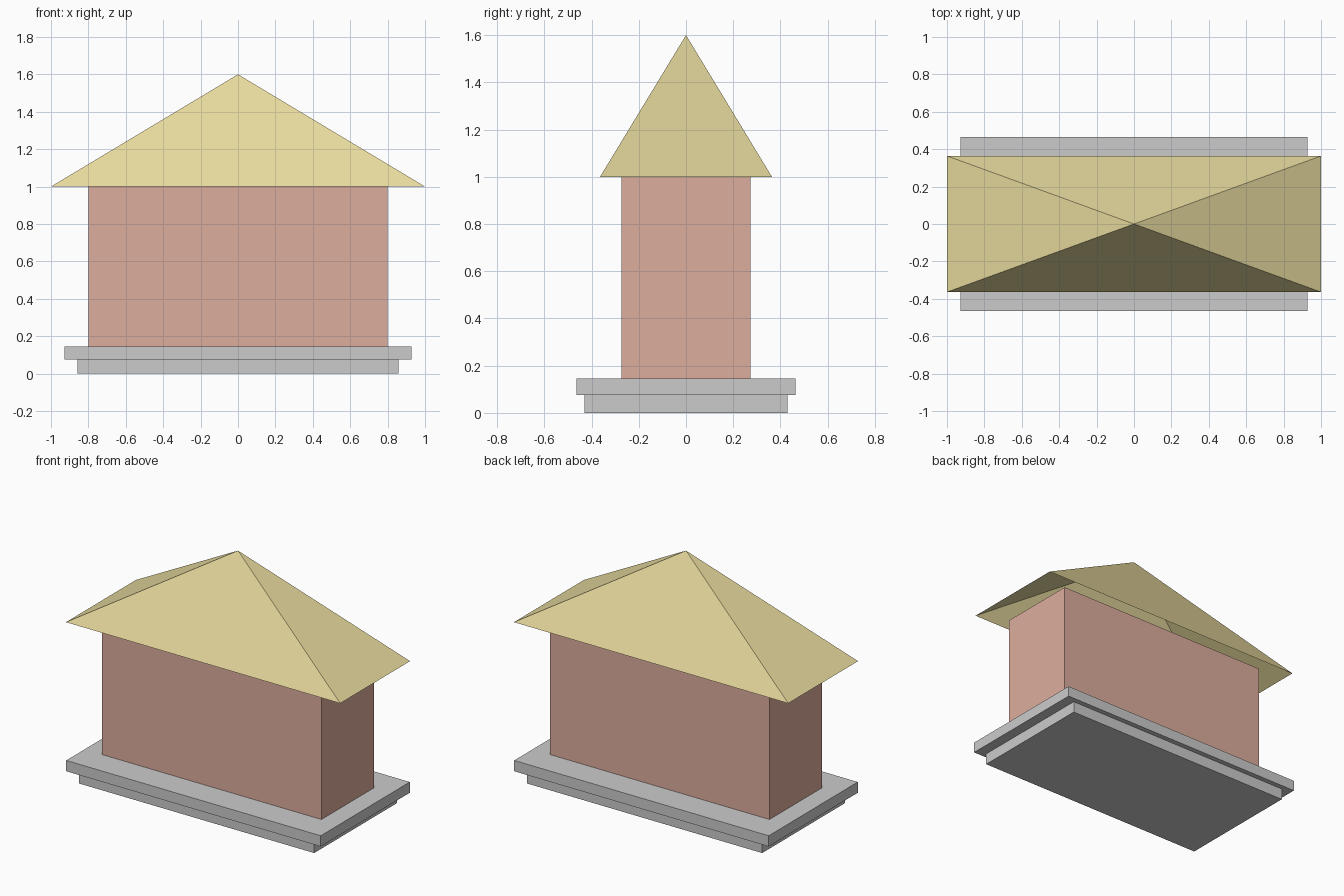
import bpy, bmesh
from math import radians, sqrt
from mathutils import Matrix

if "Cube" in bpy.data.objects:
    bpy.data.objects.remove(bpy.data.objects["Cube"])


def material(name, rgb):
    mat = bpy.data.materials.new(name)
    mat.diffuse_color = (*rgb, 1)
    mat.use_nodes = True
    mat.node_tree.nodes["Principled BSDF"].inputs["Base Color"].default_value = mat.diffuse_color
    return mat


def add_object(name, bm, mat=None):
    mesh = bpy.data.meshes.new(name)
    bm.to_mesh(mesh)
    bm.free()
    obj = bpy.data.objects.new(name, mesh)
    bpy.context.collection.objects.link(obj)
    if mat:
        mesh.materials.append(mat)
    return obj


def box(name, half_x, half_y, z0, z1, mat=None):
    bm = bmesh.new()
    bmesh.ops.create_cube(bm, size=2, matrix=Matrix.Translation((0, 0, (z0 + z1) / 2))
                          @ Matrix.Diagonal((half_x, half_y, (z1 - z0) / 2, 1)))
    return add_object(name, bm, mat)


def open_pyramid(name, half_x, half_y, z0, z1, mat):
    # four-sided cone without a bottom, turned square to the axes
    bm = bmesh.new()
    bmesh.ops.create_cone(bm, cap_ends=False, segments=4, radius1=sqrt(2), radius2=0, depth=1,
                          matrix=Matrix.Translation((0, 0, (z0 + z1) / 2))
                          @ Matrix.Diagonal((half_x, half_y, z1 - z0, 1))
                          @ Matrix.Rotation(radians(45), 4, 'Z'))
    bmesh.ops.remove_doubles(bm, verts=bm.verts, dist=1e-4)
    return add_object(name, bm, mat)


brick = material("brick", (0.72, 0.42, 0.34))
straw = material("straw", (0.80, 0.70, 0.34))

# Stepped base
box("lower_plinth", 0.857, 0.43, 0, 0.075)
box("upper_plinth", 0.928, 0.464, 0.075, 0.146)

# House body
box("walls", 0.80, 0.273, 0.146, 1.0, brick)

# Overhanging roof, open underneath
open_pyramid("roof", 1.0, 0.364, 1.0, 1.6, straw)
